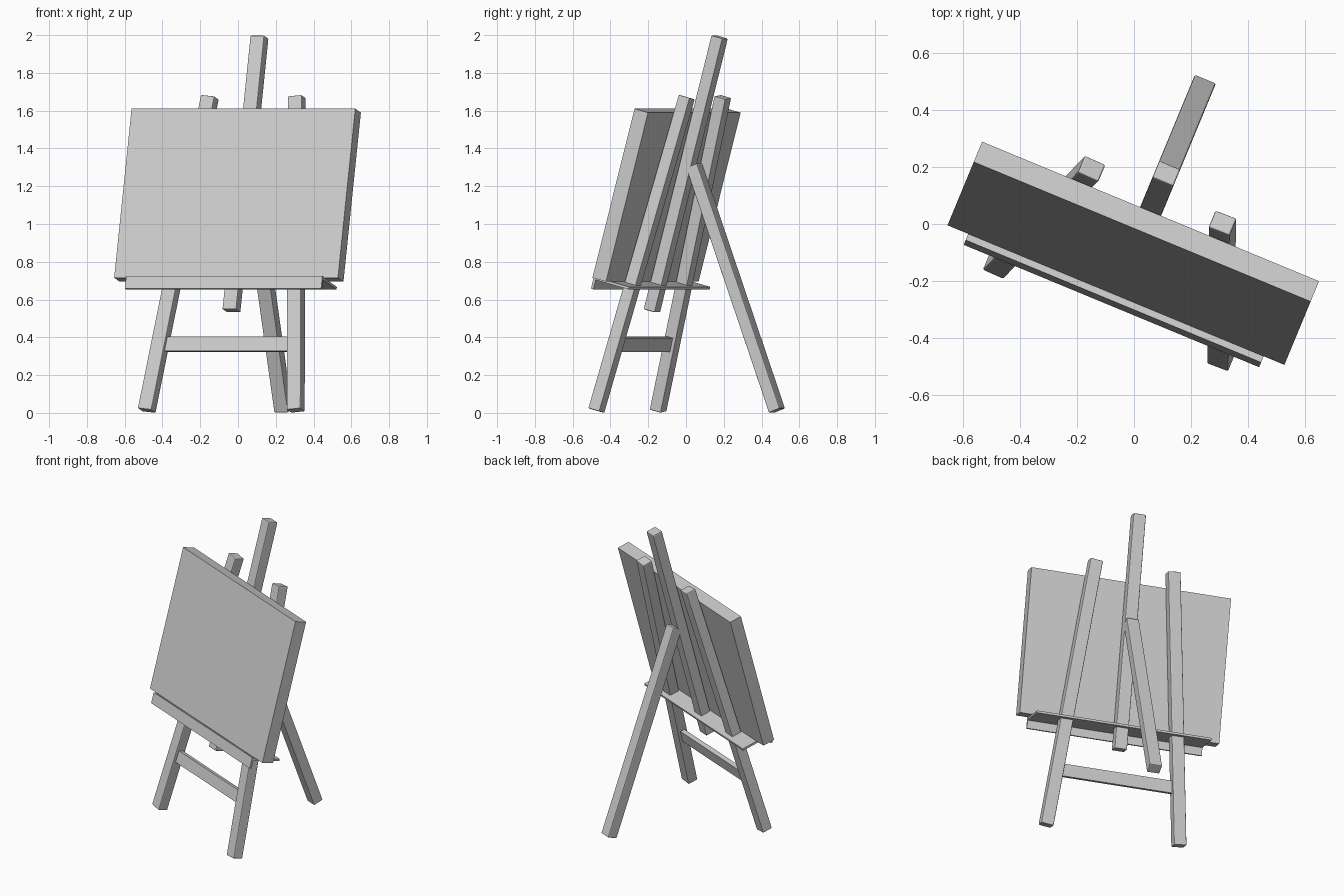
import bpy, bmesh, math
from mathutils import Matrix, Vector

if "Cube" in bpy.data.objects:
    bpy.data.objects.remove(bpy.data.objects["Cube"], do_unlink=True)

grey = bpy.data.materials.new("plain_grey")
grey.use_nodes = True
grey.diffuse_color = (0.6, 0.6, 0.6, 1)
grey.node_tree.nodes["Principled BSDF"].inputs["Base Color"].default_value = (0.6, 0.6, 0.6, 1)

TURN = Matrix.Rotation(math.radians(-22.5), 4, 'Z')   # whole easel is turned
LEAN = math.tan(math.radians(15))                     # backward lean of the front frame
MID = 0.037                                           # centre line of the easel


def lean_y(z):
    """Depth of the leaning frame's centre plane at height z."""
    return -0.325 + LEAN * z


def beam(name, start, end, width, depth, bevel=0.0):
    """Box running from start to end, width across the easel, depth front to back."""
    a, b = Vector(start), Vector(end)
    axis = (b - a).normalized()
    back = axis.cross(Vector((1, 0, 0))).normalized()
    side = back.cross(axis)
    frame = Matrix((side, back, axis)).transposed().to_4x4()
    frame.translation = (a + b) / 2
    bm = bmesh.new()
    bmesh.ops.create_cube(bm, size=1)
    bmesh.ops.scale(bm, vec=(width, depth, (b - a).length), verts=bm.verts)
    bmesh.ops.transform(bm, matrix=TURN @ frame, verts=bm.verts)
    mesh = bpy.data.meshes.new(name)
    bm.to_mesh(mesh)
    bm.free()
    mesh.materials.append(grey)
    obj = bpy.data.objects.new(name, mesh)
    bpy.context.collection.objects.link(obj)
    if bevel:
        mod = obj.modifiers.new("soft_edges", 'BEVEL')
        mod.width = bevel
        mod.segments = 2
    return obj


W, D = 0.08, 0.067

# splayed front legs
for name, s in (("right_front_leg", -1), ("left_front_leg", 1)):
    beam(name, (MID + s * 0.427, lean_y(0.012), 0.012),
         (MID + s * 0.249, lean_y(1.672), 1.672), W, D, 0.006)

# centre post and rear prop leg
beam("centre_post", (MID, lean_y(0.54), 0.54), (MID, lean_y(1.99), 1.99), W, D, 0.006)
beam("rear_leg", (MID, 0.537, 0.012), (MID, 0.062, 1.31), W, D, 0.006)

# crossbar between the front legs
beam("crossbar", (MID, lean_y(0.325), 0.325), (MID, lean_y(0.4), 0.4), 0.72, 0.03)

# canvas board resting on the tray
beam("canvas_board", (MID, -0.2165, 0.705), (MID, 0.0245, 1.6), 1.282, 0.08)

# tray shelf and its hanging front lip
beam("tray_shelf", (MID, -0.28, 0.714), (MID, -0.08, 0.714 - 0.2 * LEAN), 1.124, 0.014)
beam("tray_lip", (MID, -0.29, 0.656), (MID, -0.29 + 0.068 * LEAN, 0.724), 1.124, 0.014)
